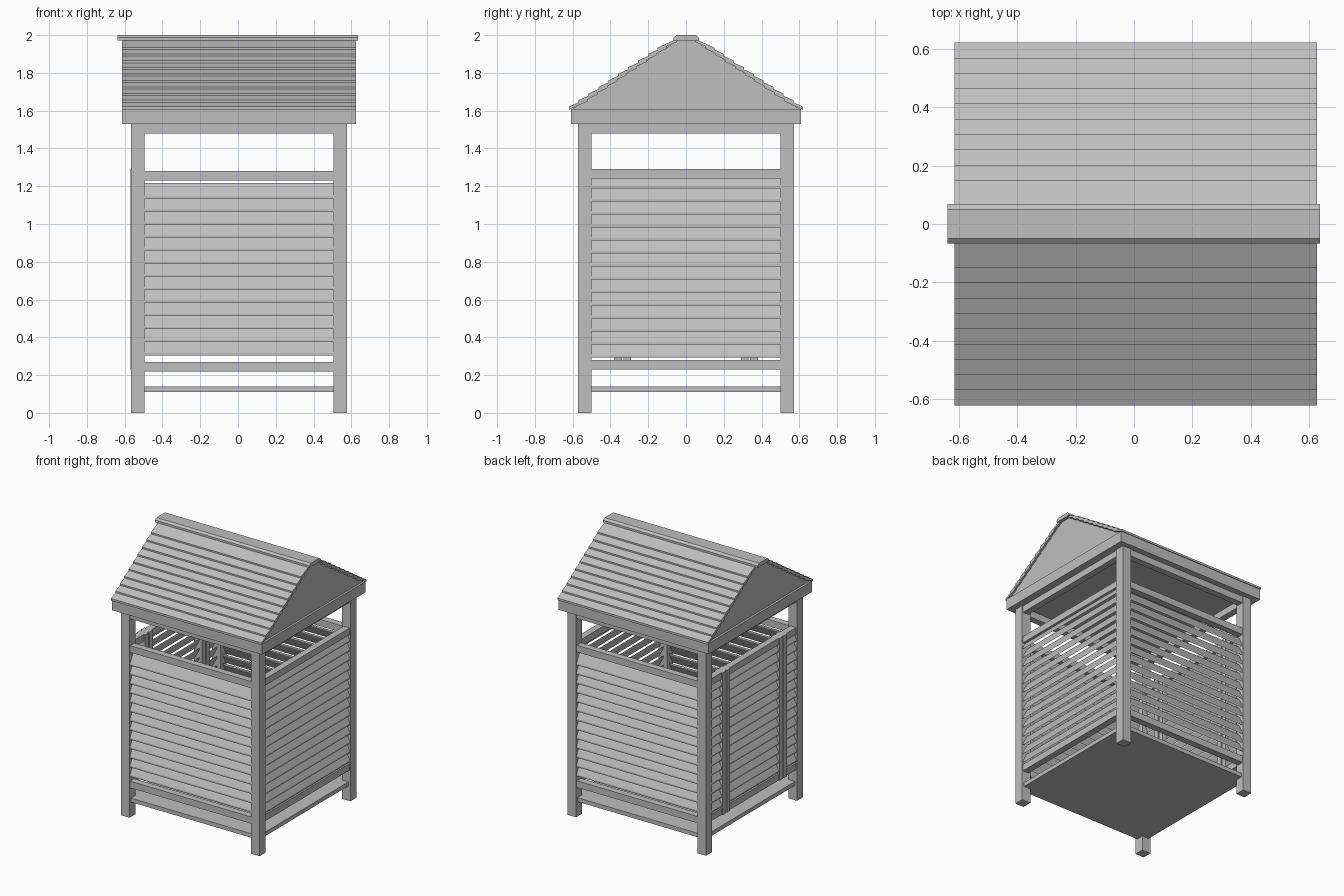
import bpy
import bmesh
from math import pi
from mathutils import Matrix

cube = bpy.data.objects.get("Cube")
if cube:
    bpy.data.objects.remove(cube, do_unlink=True)

GREY = (0.52, 0.52, 0.52, 1)
grey = bpy.data.materials.new("plain_grey")
grey.use_nodes = True
grey.diffuse_color = GREY
grey.node_tree.nodes["Principled BSDF"].inputs["Base Color"].default_value = GREY

OFFSET = Matrix.Translation((0.006, 0, 0))


def finish(name, bm, matrix=OFFSET):
    """Turn a bmesh into a flat-shaded grey object."""
    bmesh.ops.recalc_face_normals(bm, faces=bm.faces)
    bm.transform(matrix)
    mesh = bpy.data.meshes.new(name)
    bm.to_mesh(mesh)
    bm.free()
    mesh.materials.append(grey)
    obj = bpy.data.objects.new(name, mesh)
    bpy.context.collection.objects.link(obj)
    return obj


def add_box(bm, x, y, z):
    """Add a box given (low, high) ranges on each axis."""
    size = [b - a for a, b in (x, y, z)]
    centre = [(a + b) / 2 for a, b in (x, y, z)]
    place = Matrix.Translation(centre) @ Matrix.Diagonal((*size, 1))
    bmesh.ops.create_cube(bm, size=1, matrix=place)


def add_prism(bm, profile, x0, x1):
    """Extrude a (y, z) profile along x."""
    face = bm.faces.new([bm.verts.new((x0, y, z)) for y, z in profile])
    new = bmesh.ops.extrude_face_region(bm, geom=[face])["geom"]
    verts = [v for v in new if isinstance(v, bmesh.types.BMVert)]
    bmesh.ops.translate(bm, verts=verts, vec=(x1 - x0, 0, 0))


# Corner posts
IN, OUT = 0.5, 0.572
for sx, side in ((-1, "right"), (1, "left")):
    for sy, end in ((-1, "front"), (1, "back")):
        bm = bmesh.new()
        add_box(bm, sorted((sx * IN, sx * OUT)), sorted((sy * IN, sy * OUT)), (0, 1.53))
        finish(f"{end}_{side}_post", bm)

# Floor panel
bm = bmesh.new()
add_box(bm, (-0.555, 0.555), (-0.555, 0.555), (0.11, 0.14))
finish("floor", bm)


def build_wall(name, angle, base, first_slat, count, door=False):
    """Louvred wall, drawn facing -y and turned into place."""
    turn = OFFSET @ Matrix.Rotation(angle, 4, "Z")
    pitch = 0.069

    # Bottom rail, top rail and roof beam
    bm = bmesh.new()
    for low in (base, base + 1.01, 1.48):
        add_box(bm, (-IN, IN), (-0.565, -0.515), (low, low + 0.05))
    finish(name + "_rails", bm, turn)

    # Slats leaning outward at the bottom
    bm = bmesh.new()
    for i in range(count):
        z = first_slat + i * pitch
        add_prism(bm, [(-0.567, z), (-0.567, z + 0.012),
                       (-0.528, z + 0.083), (-0.528, z + 0.071)], -IN, IN)
    finish(name + "_slats", bm, turn)

    # Door frame and door stiles
    if door:
        bm = bmesh.new()
        for s in (-1, 1):
            for u in (0.29, 0.34):
                add_box(bm, sorted((s * u, s * (u + 0.04))), (-0.574, -0.505),
                        (base, base + 1.06))
        finish("door_stiles", bm, turn)


build_wall("front_wall", 0, 0.22, 0.305, 13)
build_wall("back_wall", pi, 0.22, 0.305, 13)
build_wall("left_wall", pi / 2, 0.23, 0.292, 14)
build_wall("right_wall", -pi / 2, 0.23, 0.292, 14, door=True)

# Roof base with fascia
bm = bmesh.new()
add_box(bm, (-0.62, 0.62), (-0.61, 0.61), (1.53, 1.61))
finish("roof_base", bm)

# Gable body
bm = bmesh.new()
add_prism(bm, [(-0.6, 1.61), (0.6, 1.61), (0.04, 1.975), (-0.04, 1.975)], -0.605, 0.605)
finish("gable", bm)

# Overlapping roof boards
for s, name in ((-1, "front_roof_boards"), (1, "back_roof_boards")):
    bm = bmesh.new()
    for i in range(10):
        y, z = 0.62 - 0.0522 * i, 1.605 + 0.0348 * i
        add_prism(bm, [(s * y, z), (s * (y - 0.1), z + 0.045),
                       (s * (y - 0.1), z + 0.061), (s * y, z + 0.016)], -0.62, 0.62)
    finish(name, bm)

# Ridge cap with chamfered edges
bm = bmesh.new()
add_prism(bm, [(-0.066, 1.972), (-0.066, 1.987), (-0.05, 2.0),
               (0.05, 2.0), (0.068, 1.987), (0.068, 1.972)], -0.644, 0.63)
finish("ridge_cap", bm)
